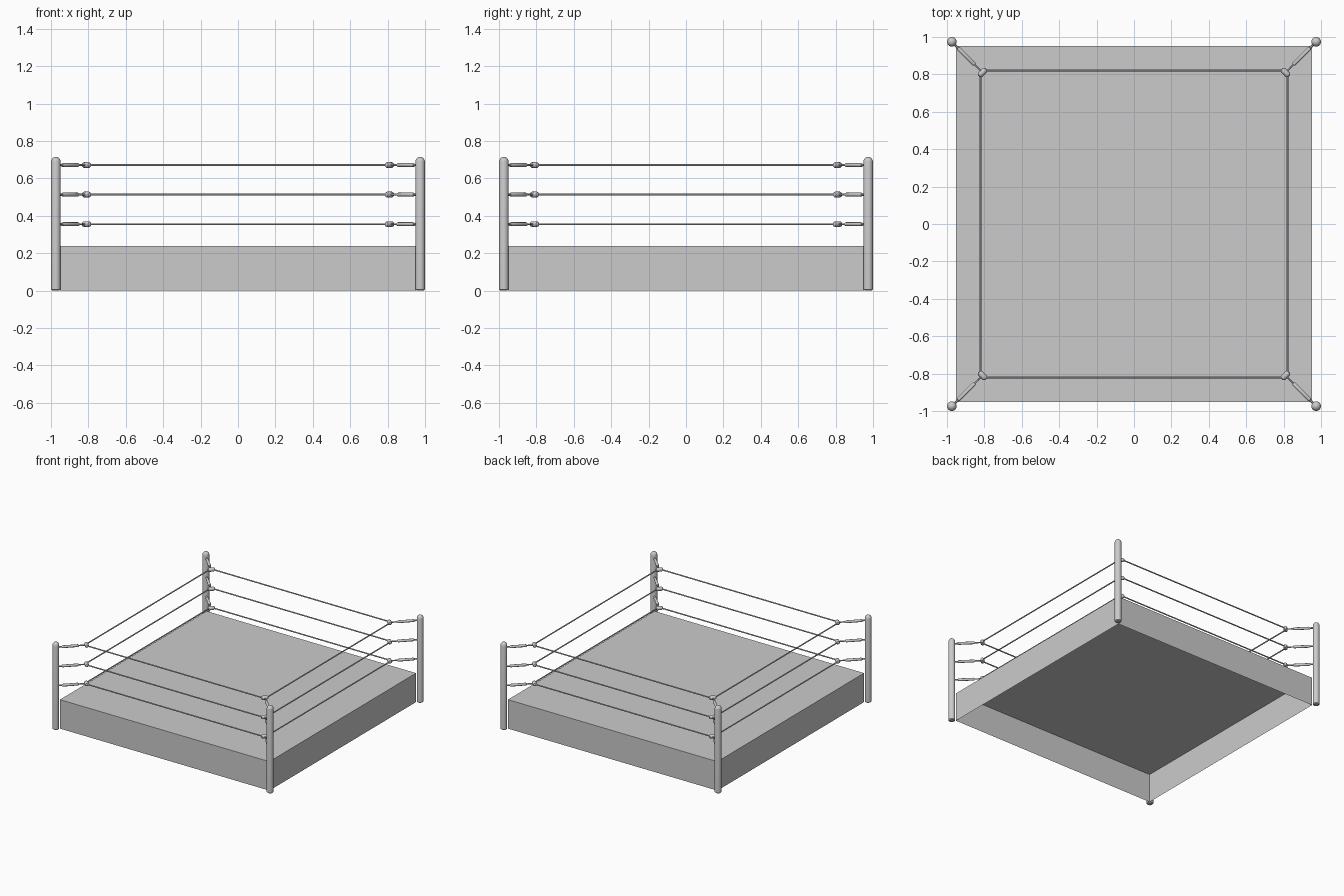
import bpy, bmesh
from mathutils import Vector

if "Cube" in bpy.data.objects:
    bpy.data.objects.remove(bpy.data.objects["Cube"])

POST = 0.974       # corner post offset
MAT = 0.952        # half width of the platform
TOP = 0.238        # platform height
ROPE_HEIGHTS = (0.355, 0.513, 0.671)
CORNERS = [(1, 1), (-1, 1), (-1, -1), (1, -1)]


def finish(bm, name, smooth=True):
    bmesh.ops.recalc_face_normals(bm, faces=bm.faces[:])
    me = bpy.data.meshes.new(name)
    bm.to_mesh(me)
    bm.free()
    ob = bpy.data.objects.new(name, me)
    bpy.context.collection.objects.link(ob)
    if smooth:
        bpy.ops.object.select_all(action='DESELECT')
        ob.select_set(True)
        bpy.context.view_layer.objects.active = ob
        bpy.ops.object.shade_smooth_by_angle()
    return ob


def turned(bm, start, end, profile, segments=16):
    """Solid of revolution from start to end; profile = (distance, radius)."""
    start, end = Vector(start), Vector(end)
    rot = (end - start).to_track_quat('Z', 'Y').to_matrix().to_4x4()
    rings = []
    for d, r in profile:
        geo = bmesh.ops.create_circle(bm, segments=segments, radius=r)
        bmesh.ops.translate(bm, verts=geo['verts'], vec=(0, 0, d))
        bmesh.ops.transform(bm, verts=geo['verts'], matrix=rot)
        bmesh.ops.translate(bm, verts=geo['verts'], vec=start)
        rings.append(geo['verts'])
    for a, b in zip(rings, rings[1:]):
        for i in range(segments):
            j = (i + 1) % segments
            bm.faces.new((a[i], a[j], b[j], b[i]))
    bm.faces.new(rings[0])
    bm.faces.new(rings[-1])


# platform skirt and deck, open underneath
bm = bmesh.new()
bmesh.ops.create_cube(bm, size=1)
for v in bm.verts:
    v.co = (v.co.x * 2 * MAT, v.co.y * 2 * MAT, (v.co.z + 0.5) * TOP)
bmesh.ops.recalc_face_normals(bm, faces=bm.faces[:])
bmesh.ops.delete(bm, geom=[f for f in bm.faces if f.normal.z < -0.5], context='FACES_ONLY')
finish(bm, "platform_skirt", smooth=False)

# canvas, barely raised above the deck
bm = bmesh.new()
bmesh.ops.create_grid(bm, x_segments=1, y_segments=1, size=0.91)
bmesh.ops.translate(bm, verts=bm.verts[:], vec=(0, 0, TOP + 0.001))
finish(bm, "canvas", smooth=False)

# corner posts with domed caps
post_profile = [(0, 0.019), (0.006, 0.0255), (0.69, 0.0255), (0.699, 0.0235),
                (0.707, 0.0185), (0.713, 0.0105), (0.715, 0.003)]
for n, (sx, sy) in enumerate(CORNERS):
    bm = bmesh.new()
    turned(bm, (sx * POST, sy * POST, 0), (sx * POST, sy * POST, 1), post_profile, 24)
    finish(bm, f"corner_post_{n + 1}")

# turnbuckles and rope pads at each corner
buckle_profile = [(0, 0.006), (0.028, 0.006), (0.030, 0.009), (0.036, 0.0105),
                  (0.150, 0.0105), (0.155, 0.008), (0.156, 0.005), (0.215, 0.005)]
pad_profile = [(0, 0.006), (0.003, 0.012), (0.010, 0.0155), (0.044, 0.0155),
               (0.051, 0.012), (0.054, 0.006)]
for n, (sx, sy) in enumerate(CORNERS):
    bm_buckle, bm_pad = bmesh.new(), bmesh.new()
    for z in ROPE_HEIGHTS:
        turned(bm_buckle, (sx * 0.962, sy * 0.962, z), (0, 0, z), buckle_profile, 12)
        half = 0.019
        turned(bm_pad, (sx * (0.810 + half), sy * (0.810 - half), z),
               (sx * (0.810 - half), sy * (0.810 + half), z), pad_profile, 16)
    finish(bm_buckle, f"turnbuckles_{n + 1}")
    finish(bm_pad, f"rope_pads_{n + 1}")

# ropes between the pads
for n, z in enumerate(ROPE_HEIGHTS):
    bm = bmesh.new()
    for s in (1, -1):
        turned(bm, (-0.80, s * 0.82, z), (0.80, s * 0.82, z), [(0, 0.005), (1.6, 0.005)], 10)
        turned(bm, (s * 0.82, -0.80, z), (s * 0.82, 0.80, z), [(0, 0.005), (1.6, 0.005)], 10)
    finish(bm, f"rope_{n + 1}")
